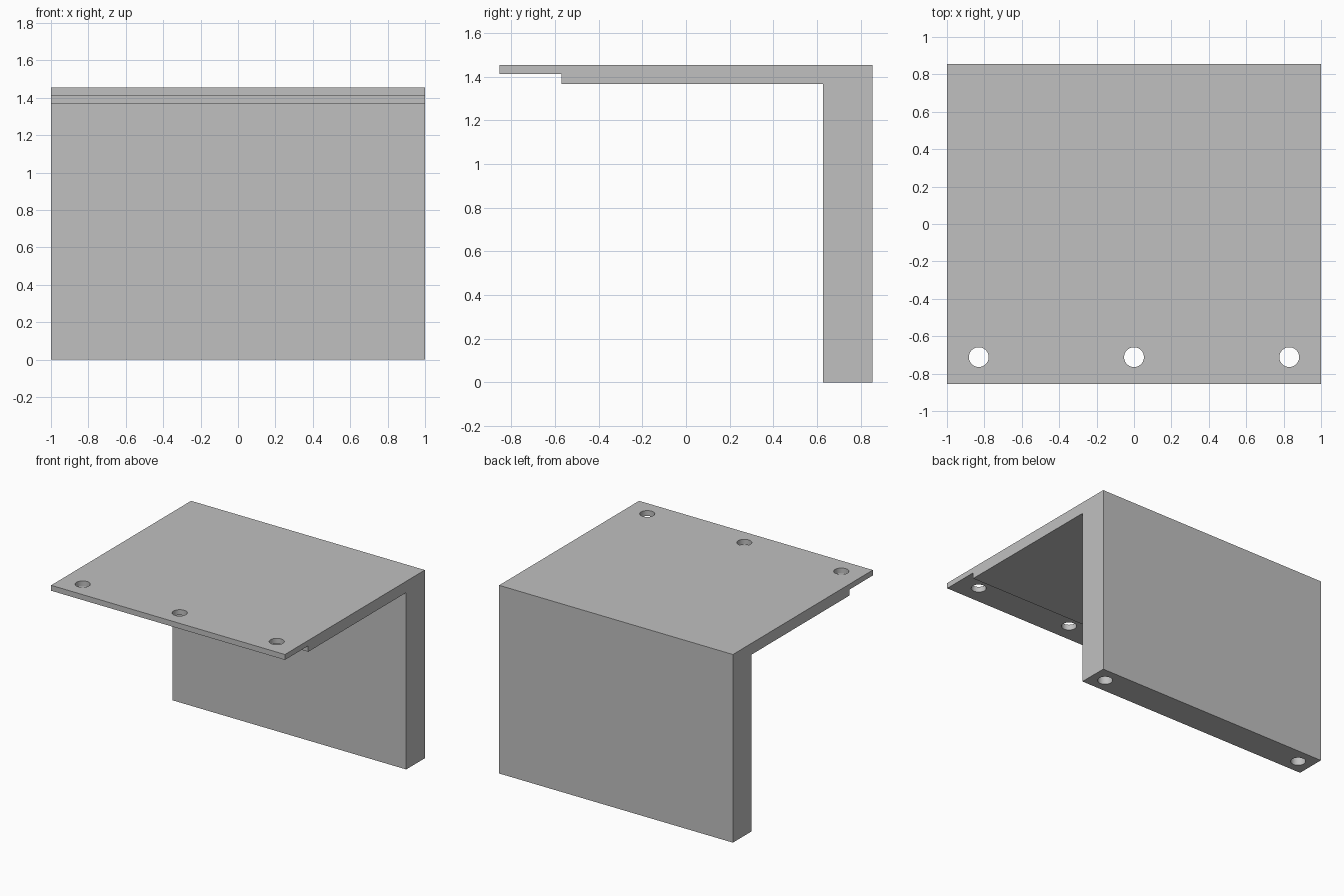
import bpy
import bmesh
from mathutils import Matrix, Vector

cube = bpy.data.objects.get("Cube")
if cube:
    bpy.data.objects.remove(cube, do_unlink=True)

HALF_WIDTH = 1.0
HOLE_RADIUS = 0.053

# Single flat grey
grey = bpy.data.materials.new("plain_grey")
grey.use_nodes = True
colour = (0.53, 0.53, 0.53, 1)
grey.diffuse_color = colour
grey.node_tree.nodes["Principled BSDF"].inputs["Base Color"].default_value = colour


def make_object(name, bm):
    bmesh.ops.recalc_face_normals(bm, faces=bm.faces)
    mesh = bpy.data.meshes.new(name)
    bm.to_mesh(mesh)
    bm.free()
    mesh.materials.append(grey)
    obj = bpy.data.objects.new(name, mesh)
    bpy.context.collection.objects.link(obj)
    return obj


# Bracket: side profile (y, z) with a thin stepped lip, extruded across the width
profile = [(-0.855, 1.455), (-0.855, 1.413), (-0.57, 1.413), (-0.57, 1.367),
           (0.627, 1.367), (0.627, 0), (0.855, 0), (0.855, 1.455)]
bm = bmesh.new()
face = bm.faces.new([bm.verts.new((-HALF_WIDTH, y, z)) for y, z in profile])
side = bmesh.ops.extrude_face_region(bm, geom=[face])
bmesh.ops.translate(bm, vec=Vector((2 * HALF_WIDTH, 0, 0)),
                    verts=[v for v in side["geom"] if isinstance(v, bmesh.types.BMVert)])
bracket = make_object("bracket", bm)


# Drill bits: three through the lip, two blind ones up into the leg
def add_bit(bm, x, y, z_low, z_high):
    bmesh.ops.create_cone(bm, cap_ends=True, segments=40,
                          radius1=HOLE_RADIUS, radius2=HOLE_RADIUS, depth=z_high - z_low,
                          matrix=Matrix.Translation((x, y, (z_low + z_high) / 2)))


bm = bmesh.new()
for x in (-0.83, 0, 0.83):
    add_bit(bm, x, -0.712, 1.3, 1.6)
for x in (-0.887, 0.887):
    add_bit(bm, x, 0.741, -0.1, 0.4)
bits = make_object("hole_cutter", bm)
bits.hide_render = True

cut = bracket.modifiers.new("holes", "BOOLEAN")
cut.operation = "DIFFERENCE"
cut.solver = "EXACT"
cut.object = bits

# Apply the cut, drop the cutter, smooth the bores
bpy.ops.object.select_all(action="DESELECT")
bracket.select_set(True)
bpy.context.view_layer.objects.active = bracket
bpy.ops.object.modifier_apply(modifier=cut.name)
bpy.data.objects.remove(bits, do_unlink=True)
bpy.ops.object.shade_smooth_by_angle()
